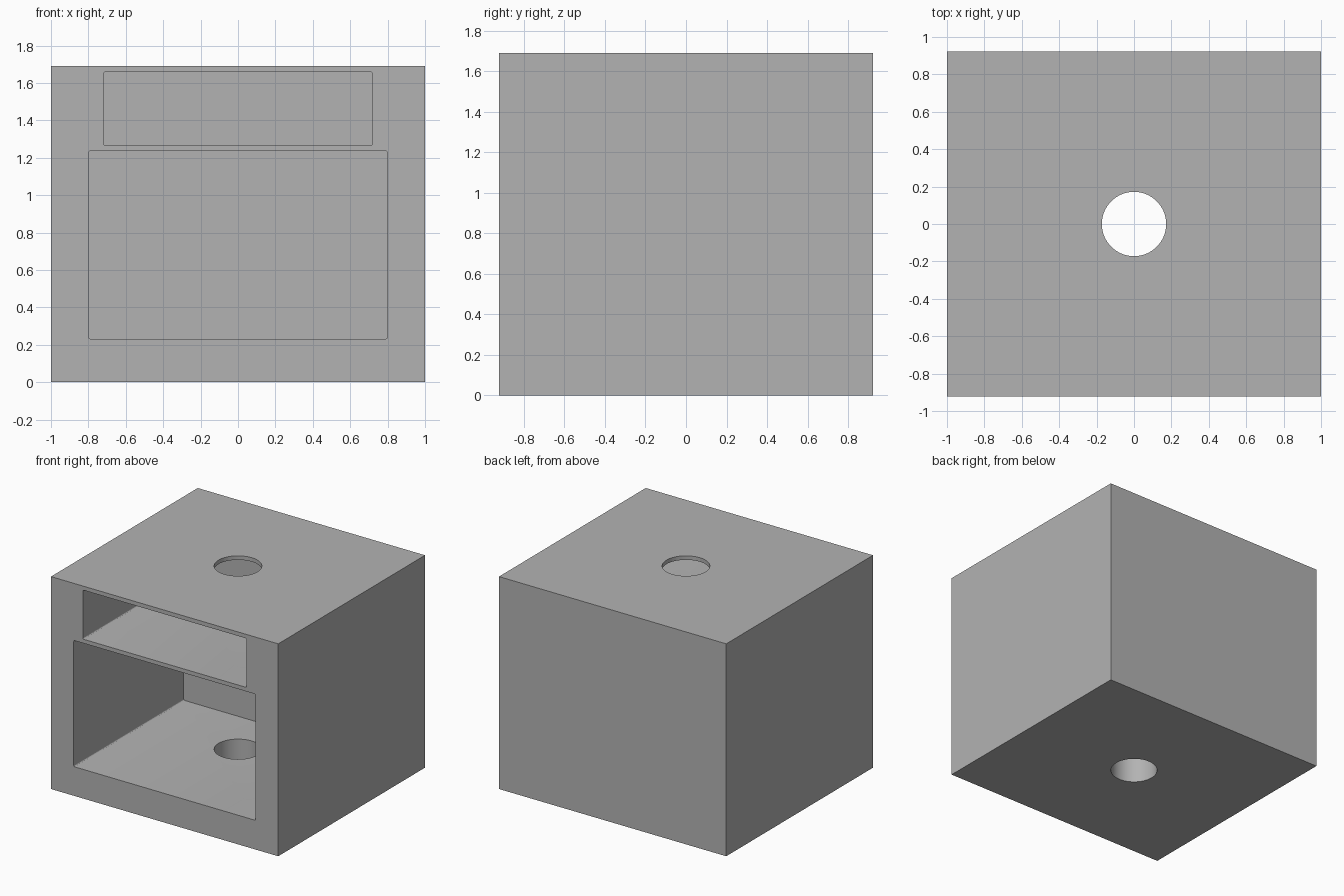
import bpy
import bmesh
import math

WIDTH, DEPTH, HEIGHT = 2.0, 1.845, 1.69
FRONT = -DEPTH / 2
POCKET_BACK = 0.46
HOLE_RADIUS = 0.172

if "Cube" in bpy.data.objects:
    bpy.data.objects.remove(bpy.data.objects["Cube"], do_unlink=True)

grey = bpy.data.materials.new("plain_grey")
grey.use_nodes = True
grey.diffuse_color = (0.45, 0.45, 0.45, 1)
grey.node_tree.nodes["Principled BSDF"].inputs["Base Color"].default_value = grey.diffuse_color


def box(name, x, y, z, rounding=0):
    """Box between (min, max) pairs, with its front-to-back edges rounded."""
    bm = bmesh.new()
    bmesh.ops.create_cube(bm, size=1)
    for v in bm.verts:
        v.co = [lo if c < 0 else hi for c, (lo, hi) in zip(v.co, (x, y, z))]
    if rounding:
        edges = [e for e in bm.edges if abs(e.verts[0].co.y - e.verts[1].co.y) > 0.01]
        bmesh.ops.bevel(bm, geom=edges, offset=rounding, segments=3,
                        profile=0.5, affect='EDGES')
    mesh = bpy.data.meshes.new(name)
    bm.to_mesh(mesh)
    bm.free()
    mesh.materials.append(grey)
    obj = bpy.data.objects.new(name, mesh)
    bpy.context.collection.objects.link(obj)
    return obj


def cut(target, cutter):
    """Subtract the cutter from the target and discard it."""
    cutter.hide_render = True
    mod = target.modifiers.new(cutter.name, 'BOOLEAN')
    mod.operation = 'DIFFERENCE'
    mod.solver = 'EXACT'
    mod.object = cutter
    bpy.ops.object.select_all(action='DESELECT')
    target.select_set(True)
    bpy.context.view_layer.objects.active = target
    bpy.ops.object.modifier_apply(modifier=mod.name)
    bpy.data.objects.remove(cutter, do_unlink=True)


# Solid housing
housing = box("housing", (-WIDTH / 2, WIDTH / 2), (FRONT, -FRONT), (0, HEIGHT))

# Two pockets open to the front, with a thin shelf between them
for name, half, z in (("upper_pocket", 0.72, (1.268, 1.658)),
                      ("lower_pocket", 0.80, (0.232, 1.236))):
    cut(housing, box(name, (-half, half), (FRONT - 0.1, POCKET_BACK), z, 0.01))

# Round hole through the top, the shelf and the floor
bpy.ops.mesh.primitive_cylinder_add(vertices=64, radius=HOLE_RADIUS, depth=HEIGHT + 0.4,
                                    location=(0, 0, HEIGHT / 2))
hole = bpy.context.object
hole.name = "through_hole"
hole.data.materials.append(grey)
cut(housing, hole)

bpy.ops.object.shade_smooth_by_angle(angle=math.radians(28))
